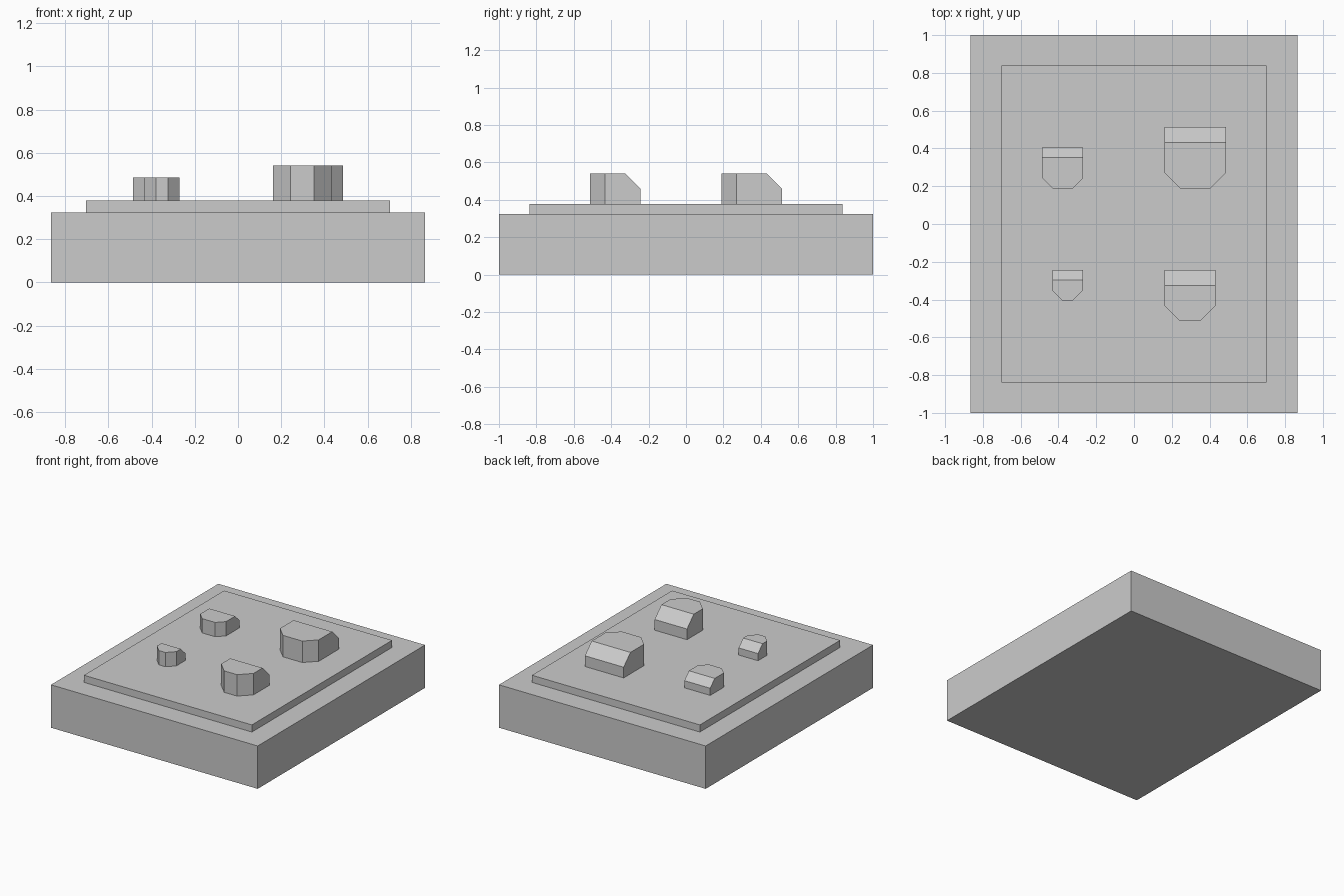
import bpy
import bmesh
from mathutils import Vector

U = 2 / 37  # design module: the long side is 37 modules

cube = bpy.data.objects.get("Cube")
if cube:
    bpy.data.objects.remove(cube, do_unlink=True)

grey = bpy.data.materials.new("plain grey")
grey.use_nodes = True
colour = (0.6, 0.6, 0.6, 1)
grey.diffuse_color = colour
grey.node_tree.nodes["Principled BSDF"].inputs["Base Color"].default_value = colour


def block(name, low, high, chamfer=0):
    """Box between two corners (in modules), optionally with chamfered
    front vertical edges and a chamfered rear top edge."""
    low, high = Vector(low) * U, Vector(high) * U
    centre, size = (low + high) / 2, high - low
    bm = bmesh.new()
    bmesh.ops.create_cube(bm, size=1)
    if chamfer:
        edges = []
        for e in bm.edges:
            mid = (e.verts[0].co + e.verts[1].co) / 2
            front_upright = mid.y < -0.4 and abs(mid.x) > 0.4 and abs(mid.z) < 0.1
            rear_top = mid.y > 0.4 and mid.z > 0.4
            if front_upright or rear_top:
                edges.append(e)
    bmesh.ops.scale(bm, vec=size, verts=bm.verts)
    if chamfer:
        bmesh.ops.bevel(bm, geom=edges, offset=chamfer * U, offset_type='OFFSET',
                        segments=1, profile=0.5, affect='EDGES')
    bmesh.ops.recalc_face_normals(bm, faces=bm.faces)
    mesh = bpy.data.meshes.new(name)
    bm.to_mesh(mesh)
    bm.free()
    mesh.materials.append(grey)
    obj = bpy.data.objects.new(name, mesh)
    obj.location = centre
    bpy.context.collection.objects.link(obj)
    return obj


# Base slab and raised plate
block("base", (-16, -18.5, 0), (16, 18.5, 6))
block("raised_plate", (-13, -15.5, 6), (13, 15.5, 7))

# Four chamfered pegs standing on the plate
block("back_left_peg", (3, 3.5, 7), (9, 9.5, 10), 1.5)
block("front_left_peg", (3, -9.5, 7), (8, -4.5, 10), 1.5)
block("back_right_peg", (-9, 3.5, 7), (-5, 7.5, 9), 1)
block("front_right_peg", (-8, -7.5, 7), (-5, -4.5, 9), 1)
